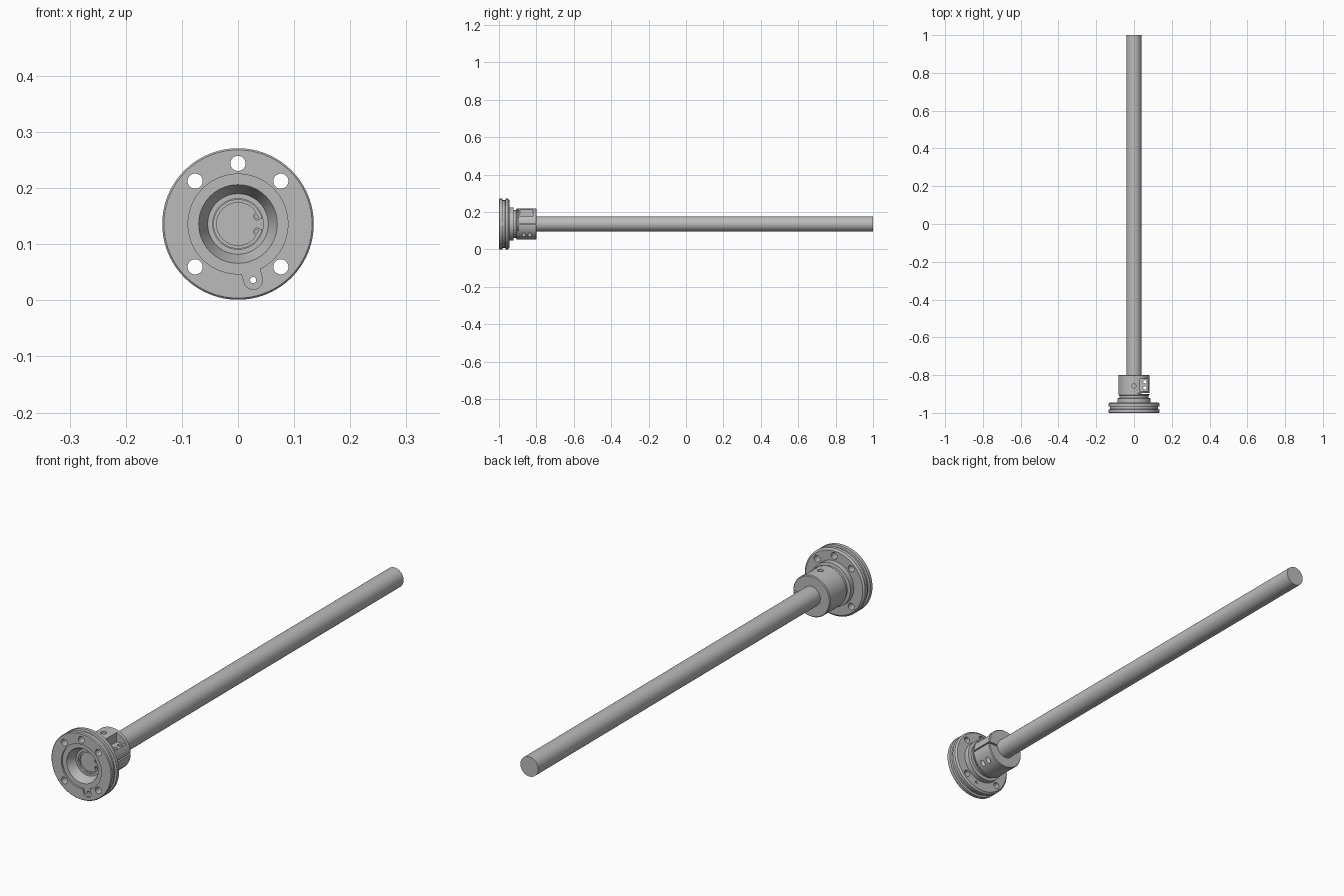
import bpy, bmesh, math
from mathutils import Matrix, Vector

AXIS_Z = 0.136   # height of the turning axis, which runs along y

cube = bpy.data.objects.get("Cube")
if cube:
    bpy.data.objects.remove(cube, do_unlink=True)

steel = bpy.data.materials.new("grey steel")
steel.use_nodes = True
GREY = (0.5, 0.5, 0.5, 1)
steel.diffuse_color = GREY
steel.node_tree.nodes["Principled BSDF"].inputs["Base Color"].default_value = GREY


def finish(bm, name):
    bmesh.ops.recalc_face_normals(bm, faces=bm.faces)
    mesh = bpy.data.meshes.new(name)
    bm.to_mesh(mesh)
    bm.free()
    obj = bpy.data.objects.new(name, mesh)
    mesh.materials.append(steel)
    bpy.context.collection.objects.link(obj)
    return obj


def lathe(name, profile, steps=96):
    """Turn a closed (radius, y) outline about the axis."""
    bm = bmesh.new()
    rings = []
    for i in range(steps):
        a = math.tau * i / steps
        rings.append([bm.verts.new((r * math.cos(a), y, AXIS_Z + r * math.sin(a)))
                      for r, y in profile])
    n = len(profile)
    for i in range(steps):
        a, b = rings[i], rings[(i + 1) % steps]
        for j in range(n):
            k = (j + 1) % n
            bm.faces.new((a[j], a[k], b[k], b[j]))
    return finish(bm, name)


def rod(name, start, end, radius, steps=32):
    start, end = Vector(start), Vector(end)
    span = end - start
    turn = span.to_track_quat('Z', 'Y').to_matrix().to_4x4()
    bm = bmesh.new()
    bmesh.ops.create_cone(bm, cap_ends=True, segments=steps, radius1=radius,
                          radius2=radius, depth=span.length,
                          matrix=Matrix.Translation((start + end) / 2) @ turn)
    return finish(bm, name)


def block(name, low, high, angle=0):
    """Box between two corners, turned about the axis by an angle."""
    low, high = Vector(low), Vector(high)
    bm = bmesh.new()
    bmesh.ops.create_cube(bm, size=1, matrix=Matrix.Translation((low + high) / 2)
                          @ Matrix.Diagonal((*(high - low), 1)))
    centre = Vector((0, 0, AXIS_Z))
    bmesh.ops.rotate(bm, cent=centre, verts=bm.verts, matrix=Matrix.Rotation(angle, 3, 'Y'))
    return finish(bm, name)


def cut(obj, cutter):
    cutter.hide_render = True
    mod = obj.modifiers.new("cut", 'BOOLEAN')
    mod.operation = 'DIFFERENCE'
    mod.solver = 'EXACT'
    mod.object = cutter
    bpy.context.view_layer.objects.active = obj
    bpy.ops.object.modifier_apply(modifier=mod.name)
    bpy.data.objects.remove(cutter, do_unlink=True)


# Flange and clamp hub, turned as one piece
hub = lathe("flange_hub", [
    (0.089, -1.0), (0.132, -1.0), (0.135, -0.997), (0.135, -0.982),
    (0.127, -0.98), (0.127, -0.967), (0.135, -0.965), (0.135, -0.951),
    (0.128, -0.945), (0.088, -0.945), (0.088, -0.923), (0.076, -0.921),
    (0.076, -0.908), (0.083, -0.905), (0.083, -0.803), (0.08, -0.8),
    (0.0395, -0.8), (0.0395, -0.948), (0.045, -0.948), (0.045, -0.956),
    (0.054, -0.956), (0.07, -0.993), (0.089, -0.993)])

# Five mounting holes
for deg in (45, 90, 135, 225, 315):
    x = 0.108 * math.cos(math.radians(deg))
    z = AXIS_Z + 0.108 * math.sin(math.radians(deg))
    cut(hub, rod("hole_cutter", (x, -1.1, z), (x, -0.93, z), 0.0135))

# Round-ended oil port with its small hole
px, pz = 0.027, AXIS_Z - 0.1
lean = math.atan2(px, -(pz - AXIS_Z))
cut(hub, rod("port_cutter", (px, -1.1, pz), (px, -0.993, pz), 0.0165))
cut(hub, block("port_cutter", (-0.0165, -1.1, AXIS_Z - 0.1035),
               (0.0165, -0.9931, AXIS_Z - 0.082), -lean))
cut(hub, rod("port_hole_cutter", (px, -1.1, pz), (px, -0.93, pz), 0.0055))

# Screw seat, clamp slits, screw holes and set-screw hole
cut(hub, block("seat_cutter", (0.031, -0.888, 0.175), (0.12, -0.818, 0.3)))
cut(hub, block("slit_cutter", (0.02, -0.897, AXIS_Z - 0.003),
               (0.12, -0.7, AXIS_Z + 0.003)))
cut(hub, block("cross_slit_cutter", (0.02, -0.9, 0), (0.12, -0.895, 0.3)))
for y in (-0.868, -0.836):
    cut(hub, rod("screw_cutter", (0.058, y, 0), (0.058, y, 0.3), 0.0095))
cut(hub, rod("set_screw_cutter", (0, -0.857, AXIS_Z + 0.05), (0, -0.857, 0.3), 0.011))

# Long shaft
shaft = rod("shaft", (0, -0.95, AXIS_Z), (0, 1, AXIS_Z), 0.04, 96)

# Retaining ring with two eyed lugs
ring = lathe("retaining_ring", [(0.038, -0.956), (0.044, -0.956),
                                (0.044, -0.949), (0.038, -0.949)])
cut(ring, block("gap_cutter", (0.02, -1, AXIS_Z - 0.009), (0.06, -0.9, AXIS_Z + 0.009)))
parts = [hub, shaft, ring]
for side, label in ((1, "upper"), (-1, "lower")):
    z = AXIS_Z + side * 0.0135
    lug = rod(label + "_ring_lug", (0.034, -0.956, z), (0.034, -0.949, z), 0.007)
    cut(lug, rod("eye_cutter", (0.034, -1, z), (0.034, -0.9, z), 0.0035))
    parts.append(lug)

# Smooth round walls, crisp edges
bpy.ops.object.select_all(action='DESELECT')
for part in parts:
    part.select_set(True)
bpy.context.view_layer.objects.active = hub
bpy.ops.object.shade_smooth_by_angle(angle=math.radians(30))
